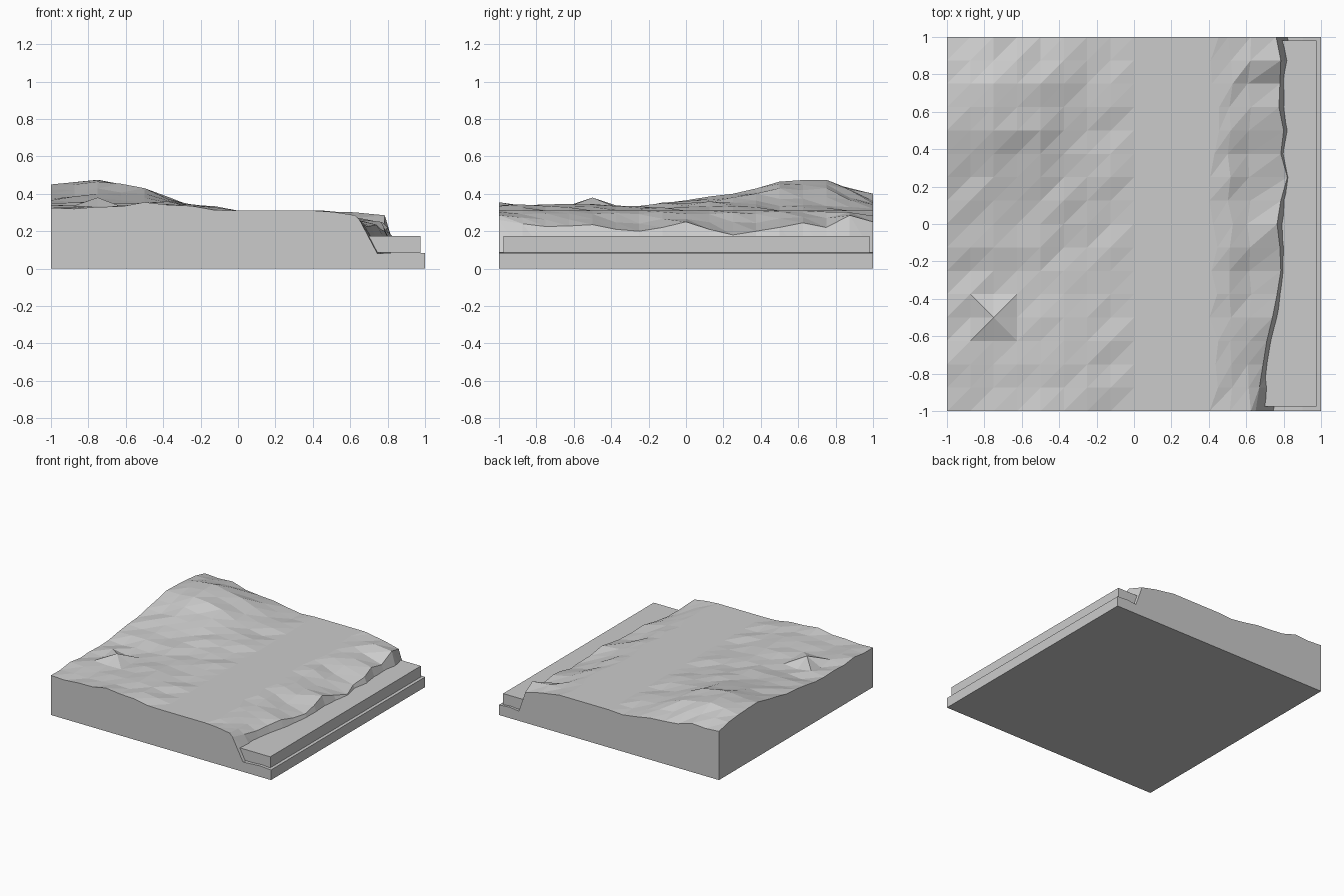
import bpy, bmesh, math, random

if "Cube" in bpy.data.objects:
    bpy.data.objects.remove(bpy.data.objects["Cube"])

random.seed(4)
STEP = 0.125
ys = [-1 + STEP * j for j in range(17)]

stone = bpy.data.materials.new("plain grey")
stone.diffuse_color = (0.6, 0.6, 0.6, 1)
stone.use_nodes = True
stone.node_tree.nodes["Principled BSDF"].inputs["Base Color"].default_value = stone.diffuse_color

# hill heights: one row per y = -1, -0.75 .. 1, columns x = -1, -0.75, -0.5, -0.25, 0
HILL = [
    (.325, .33, .355, .335, .31), (.34, .325, .34, .335, .31), (.33, .325, .345, .33, .31),
    (.33, .33, .335, .325, .31), (.365, .36, .35, .33, .31), (.40, .40, .38, .34, .31),
    (.45, .465, .43, .335, .31), (.44, .475, .43, .335, .31), (.40, .40, .35, .32, .31)]

# cliff edge along y: x position and height
EDGE_X = [.65, .67, .69, .71, .74, .765, .785, .78, .765, .785, .82, .785, .80, .775, .78, .785, .76]
EDGE_Z = [.26, .24, .225, .228, .235, .21, .20, .22, .25, .21, .18, .20, .22, .245, .22, .285, .25]


def hill(i, j):
    """Interpolated hill height with a little roughness between the key points."""
    a, b = min(i // 2, 3), min(j // 2, 7)
    u, v = i / 2 - a, j / 2 - b
    z = ((HILL[b][a] * (1 - u) + HILL[b][a + 1] * u) * (1 - v)
         + (HILL[b + 1][a] * (1 - u) + HILL[b + 1][a + 1] * u) * v)
    if (i % 2 or j % 2) and i < 8:
        z += random.uniform(-.013, .009)
    if (i, j) == (2, 4):          # small rock poking out
        z = .38
    return z


def section(j):
    """One cross-section from hill to water bed, as (x, z) points."""
    pts = [(-1 + STEP * i, hill(i, j)) for i in range(9)]
    ex, ez = EDGE_X[j], EDGE_Z[j]
    pts.append((.43 + random.uniform(-.03, .03), .31))
    pts.append((.51 + random.uniform(-.01, .02), .30 + random.uniform(-.012, .004)))
    pts.append((.62 + random.uniform(-.015, .01), (.30 + ez) / 2 + random.uniform(-.01, .01)))
    pts.append((ex, ez))
    pts.append((ex + (.095 if j < 2 else .06), .08))
    pts.append((.90, .09))
    pts.append((1, .083))
    return pts


def finish(bm, name):
    bmesh.ops.recalc_face_normals(bm, faces=bm.faces)
    me = bpy.data.meshes.new(name)
    bm.to_mesh(me)
    bm.free()
    me.materials.append(stone)
    ob = bpy.data.objects.new(name, me)
    bpy.context.collection.objects.link(ob)
    return ob


# terrain block: faceted top, flat sides and base
bm = bmesh.new()
rows = [[bm.verts.new((x, y, z)) for x, z in section(j)] for j, y in enumerate(ys)]
n = len(rows[0])
for j in range(16):
    for i in range(n - 1):
        a, b = rows[j][i], rows[j][i + 1]
        c, d = rows[j + 1][i + 1], rows[j + 1][i]
        if (i, j) in ((1, 4), (2, 3)):
            bm.faces.new((a, b, d)), bm.faces.new((b, c, d))
        else:
            bm.faces.new((a, b, c)), bm.faces.new((a, c, d))
corner = {(x, y): bm.verts.new((x, y, 0)) for x in (-1, 1) for y in (-1, 1)}
bm.faces.new((corner[-1, -1], corner[1, -1], *reversed(rows[0])))
bm.faces.new((corner[-1, 1], corner[1, 1], *reversed(rows[-1])))
for x, k in ((-1, 0), (1, -1)):
    bm.faces.new((corner[x, -1], corner[x, 1], *[r[k] for r in reversed(rows)]))
bm.faces.new((corner[-1, -1], corner[-1, 1], corner[1, 1], corner[1, -1]))
finish(bm, "terrain")

# water slab lying on the bed in front of the cliff
bm = bmesh.new()
bmesh.ops.create_cube(bm, size=1)
x0, x1, y0, y1, z0, z1 = .69, .976, -.975, .98, .085, .175
for v in bm.verts:
    v.co = ((x0, x1)[v.co.x > 0], (y0, y1)[v.co.y > 0], (z0, z1)[v.co.z > 0])
finish(bm, "water")
